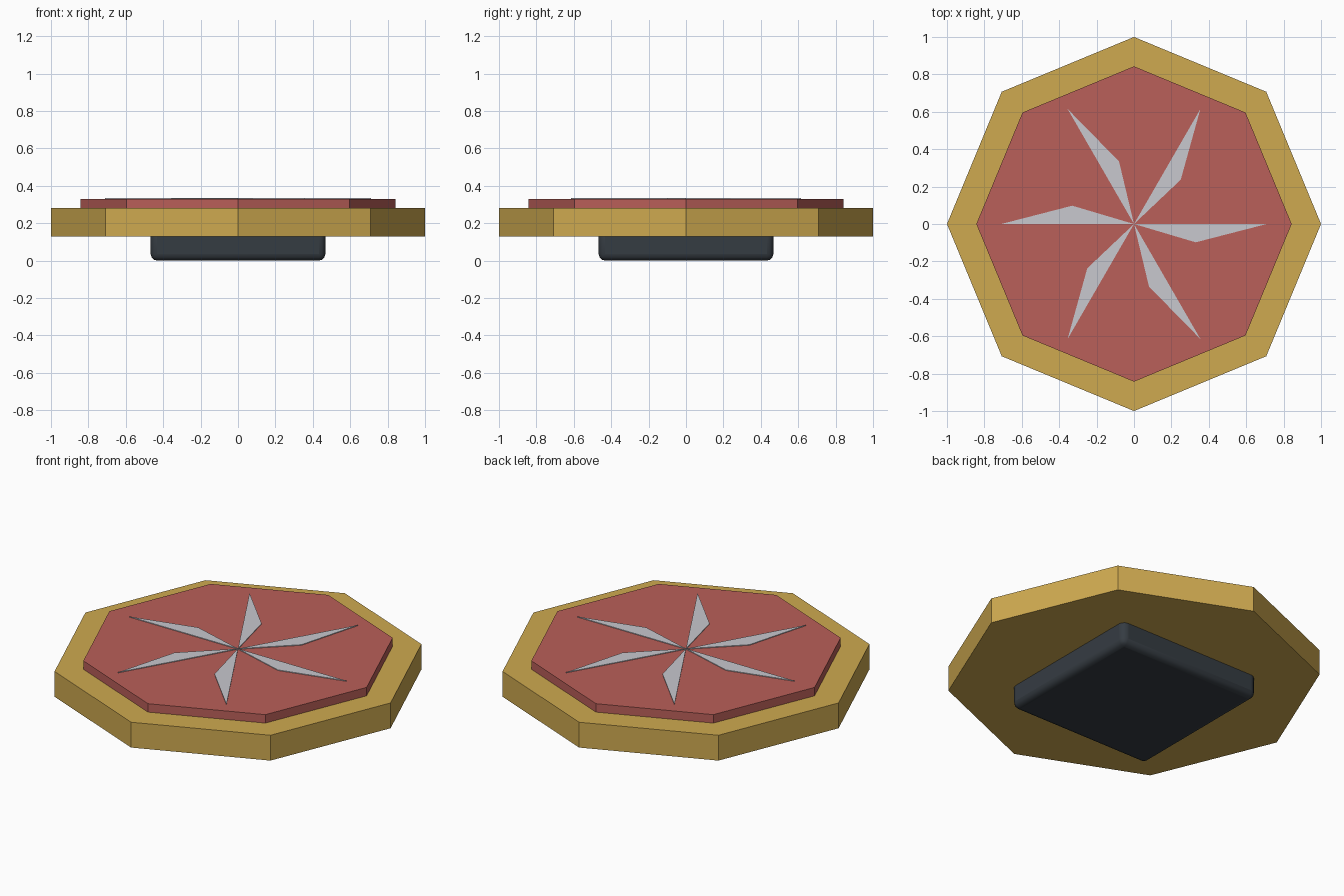
import bpy, bmesh, math

if "Cube" in bpy.data.objects:
    bpy.data.objects.remove(bpy.data.objects["Cube"])


def material(name, rgb):
    m = bpy.data.materials.new(name)
    m.diffuse_color = (*rgb, 1)
    m.use_nodes = True
    m.node_tree.nodes["Principled BSDF"].inputs["Base Color"].default_value = m.diffuse_color
    return m


gold = material("gold", (0.62, 0.40, 0.08))
red = material("muted red", (0.49, 0.115, 0.10))
silver = material("silver", (0.58, 0.58, 0.62))
charcoal = material("charcoal", (0.036, 0.045, 0.055))


def prism(name, outlines, z0, z1, mat):
    """Extrude one or more flat outlines from z0 to z1."""
    bm = bmesh.new()
    for pts in outlines:
        face = bm.faces.new([bm.verts.new((x, y, z0)) for x, y in pts])
        top = bmesh.ops.extrude_face_region(bm, geom=[face], use_keep_orig=True)
        verts = [v for v in top["geom"] if isinstance(v, bmesh.types.BMVert)]
        bmesh.ops.translate(bm, verts=verts, vec=(0, 0, z1 - z0))
    bmesh.ops.recalc_face_normals(bm, faces=bm.faces)
    mesh = bpy.data.meshes.new(name)
    bm.to_mesh(mesh)
    bm.free()
    mesh.materials.append(mat)
    obj = bpy.data.objects.new(name, mesh)
    bpy.context.collection.objects.link(obj)
    return obj


def turned(points, angle):
    c, s = math.cos(angle), math.sin(angle)
    return [(x * c - y * s, x * s + y * c) for x, y in points]


def octagon(r):
    return [turned([(r, 0)], i * math.pi / 4)[0] for i in range(8)]


# Octagonal body and raised face panel
prism("body", [octagon(1.0)], 0.13, 0.28, gold)
prism("face_panel", [octagon(0.843)], 0.28, 0.33, red)

# Pinwheel of six thin blades
blade = [(0, 0), (0.33, -0.098), (0.71, 0)]
prism("pinwheel_blades", [turned(blade, i * math.pi / 3) for i in range(6)],
      0.329, 0.334, silver)

# Rounded square pad underneath
h = 0.467
pad = prism("base_pad", [[(-h, -h), (h, -h), (h, h), (-h, h)]], 0.0, 0.17, charcoal)
bevel = pad.modifiers.new("rounded_edges", "BEVEL")
bevel.width = 0.035
bevel.segments = 3
bpy.context.view_layer.objects.active = pad
pad.select_set(True)
bpy.ops.object.shade_smooth_by_angle(angle=math.radians(35))
